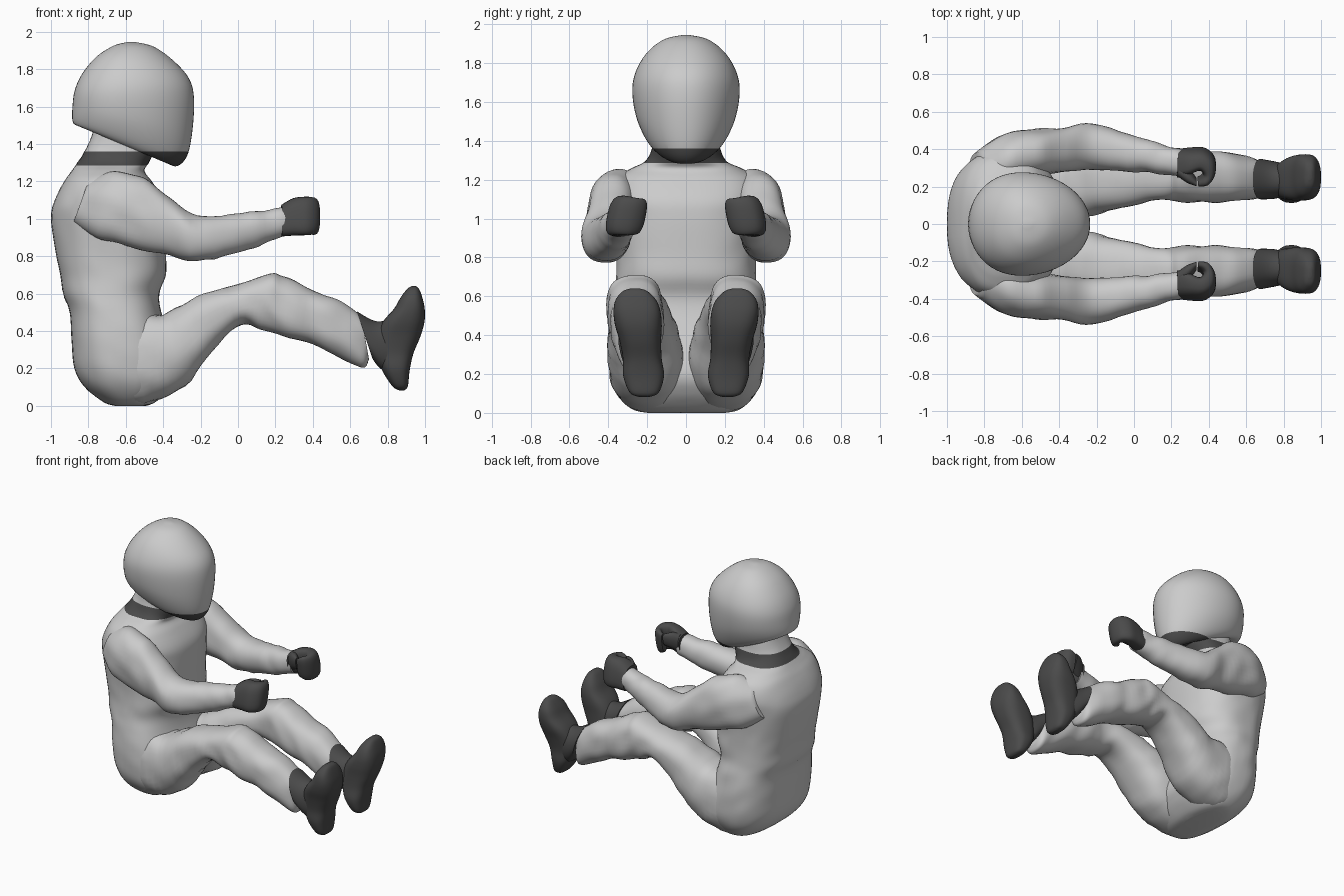
import bpy, bmesh, math
from mathutils import Vector, noise


def material(name, v):
    m = bpy.data.materials.new(name)
    m.diffuse_color = (v, v, v, 1)
    return m


LIGHT = material("light_grey", 0.6)
DARK = material("dark_grey", 0.07)


def smooth_path(st, sub):
    """Catmull-Rom interpolation of the cross-section stations."""
    out = []
    for i in range(len(st) - 1):
        p = [st[max(i - 1, 0)], st[i], st[i + 1], st[min(i + 2, len(st) - 1)]]
        for k in range(sub):
            t = k / sub
            out.append([0.5 * (2 * b + (c - a) * t + (2 * a - 5 * b + 4 * c - d) * t * t
                               + (3 * b - a - 3 * c + d) * t ** 3)
                        for a, b, c, d in zip(*p)])
    out.append(list(st[-1]))
    return out


def loft(name, mats, stations, power=2.2, egg=0.0, swap=False, shear=0.0,
         folds=0.0, mirror=False, band=None, sides=40, sub=5):
    """Skin rings; each station is (x1, z1, x2, z2, y centre, half width)."""
    bm = bmesh.new()
    rings = []
    for x1, z1, x2, z2, y, w in smooth_path(stations, sub):
        ring = []
        for k in range(sides):
            a = 2 * math.pi * k / sides
            c, s = math.cos(a), math.sin(a)
            u = math.copysign(abs(c) ** (2 / power), c)
            v = math.copysign(abs(s) ** (2 / power), s) * (1 - egg * u)
            px = (x1 + x2) / 2 + u * (x2 - x1) / 2
            pz = (z1 + z2) / 2 + u * (z2 - z1) / 2
            co = Vector((px, pz, y + w * v)) if swap else Vector((px, y + w * v, pz))
            co.y -= shear * (co.z - 1.0)
            if folds:  # soft cloth folds
                n = noise.noise(Vector((co.x * 9, co.y * 5, co.z * 9 + co.x * 6)))
                co += Vector((0, co.y - y, co.z - (z1 + z2) / 2)).normalized() * n * folds
            ring.append(bm.verts.new(co))
        rings.append(ring)
    for r, q in zip(rings, rings[1:]):
        for k in range(sides):
            j = (k + 1) % sides
            bm.faces.new((r[k], r[j], q[j], q[k]))
    bm.faces.new(rings[0])
    bm.faces.new(rings[-1])
    if band:  # dark strip between two heights
        for h in band:
            bmesh.ops.bisect_plane(bm, geom=bm.verts[:] + bm.edges[:] + bm.faces[:],
                                   plane_co=(0, 0, h), plane_no=(0, 0, 1))
        for f in bm.faces:
            if band[0] < f.calc_center_median().z < band[1]:
                f.material_index = 1
    bmesh.ops.recalc_face_normals(bm, faces=bm.faces[:])
    me = bpy.data.meshes.new(name)
    bm.to_mesh(me)
    bm.free()
    for m in mats:
        me.materials.append(m)
    ob = bpy.data.objects.new(name, me)
    bpy.context.collection.objects.link(ob)
    bpy.ops.object.select_all(action='DESELECT')
    bpy.context.view_layer.objects.active = ob
    ob.select_set(True)
    bpy.ops.object.shade_smooth_by_angle(angle=math.radians(50))
    if mirror:
        mod = ob.modifiers.new("mirror", 'MIRROR')
        mod.use_axis = (False, True, False)
    return ob


def level(z, x1, x2, w, y=0.0):
    return (x1, z, x2, z, y, w)


BAND = (1.285, 1.36)

# torso from seat to neck
loft("torso", [LIGHT, DARK], [
    level(0.0, -0.66, -0.50, 0.20), level(0.02, -0.72, -0.44, 0.28),
    level(0.10, -0.82, -0.36, 0.36), level(0.20, -0.875, -0.32, 0.395),
    level(0.35, -0.89, -0.36, 0.40), level(0.50, -0.90, -0.41, 0.385),
    level(0.60, -0.935, -0.42, 0.365), level(0.70, -0.95, -0.385, 0.36),
    level(0.82, -0.975, -0.385, 0.36), level(1.00, -1.0, -0.385, 0.375),
    level(1.10, -0.98, -0.40, 0.39), level(1.20, -0.93, -0.46, 0.365),
    level(1.255, -0.89, -0.50, 0.29), level(1.295, -0.862, -0.48, 0.21),
    level(1.36, -0.82, -0.45, 0.175), level(1.45, -0.78, -0.45, 0.165),
    level(1.52, -0.77, -0.46, 0.16)], power=2.5, folds=0.006, band=BAND, sides=56)

# helmet with a slanted lower rim
loft("helmet", [LIGHT, DARK], [
    (-0.80, 1.49, -0.40, 1.32, 0, 0.12), (-0.865, 1.50, -0.335, 1.28, 0, 0.17),
    (-0.885, 1.525, -0.275, 1.33, 0, 0.215), (-0.885, 1.60, -0.245, 1.46, 0, 0.258),
    (-0.872, 1.69, -0.235, 1.64, 0, 0.274), (-0.83, 1.78, -0.262, 1.75, 0, 0.252),
    (-0.755, 1.868, -0.345, 1.845, 0, 0.195), (-0.665, 1.925, -0.45, 1.92, 0, 0.11),
    (-0.59, 1.945, -0.55, 1.945, 0, 0.015)], power=2.1, egg=0.12, band=BAND, sides=56)

# sleeves
loft("arm", [LIGHT], [
    (-0.80, 1.20, -0.88, 0.98, 0.30, 0.08), (-0.66, 1.25, -0.76, 0.90, 0.35, 0.125),
    (-0.50, 1.21, -0.60, 0.86, 0.38, 0.125), (-0.36, 1.11, -0.40, 0.81, 0.395, 0.12),
    (-0.22, 1.02, -0.22, 0.775, 0.415, 0.12), (0.0, 1.03, 0.02, 0.82, 0.375, 0.095),
    (0.14, 1.045, 0.15, 0.87, 0.345, 0.08), (0.25, 1.07, 0.26, 0.915, 0.325, 0.072)],
    folds=0.012, mirror=True)

# gloved fists: curled palm and thumb
loft("glove", [DARK], [
    (0.235, 0.395, 0.23, 0.25, 0.99, 0.085), (0.30, 0.405, 0.29, 0.27, 1.01, 0.10),
    (0.375, 0.405, 0.345, 0.295, 1.015, 0.103), (0.43, 0.36, 0.365, 0.285, 1.015, 0.10),
    (0.436, 0.28, 0.37, 0.27, 1.01, 0.096), (0.40, 0.22, 0.355, 0.255, 1.01, 0.09),
    (0.345, 0.21, 0.34, 0.25, 1.01, 0.07)],
    power=2.8, swap=True, shear=0.2, mirror=True, sides=28)
loft("thumb", [DARK], [
    (0.24, 0.34, 0.24, 0.255, 1.01, 0.07), (0.29, 0.31, 0.285, 0.228, 1.03, 0.065),
    (0.335, 0.25, 0.335, 0.212, 1.04, 0.045)],
    swap=True, shear=0.2, mirror=True, sides=24)

# trouser legs from hip over the knee to the ankle
loft("leg", [LIGHT], [
    (-0.80, 0.48, -0.72, 0.06, 0.20, 0.15), (-0.55, 0.50, -0.50, 0.015, 0.205, 0.185),
    (-0.40, 0.49, -0.28, 0.11, 0.21, 0.192), (-0.22, 0.585, -0.14, 0.29, 0.23, 0.172),
    (-0.02, 0.64, 0.02, 0.435, 0.25, 0.15), (0.17, 0.705, 0.12, 0.41, 0.265, 0.14),
    (0.24, 0.69, 0.22, 0.375, 0.265, 0.14), (0.40, 0.615, 0.37, 0.335, 0.255, 0.14),
    (0.53, 0.565, 0.50, 0.28, 0.25, 0.13), (0.63, 0.505, 0.66, 0.205, 0.24, 0.105),
    (0.66, 0.47, 0.70, 0.25, 0.24, 0.09)], power=2.5, folds=0.012, mirror=True)

# boots: ankle shaft and upright foot
loft("boot_shaft", [DARK], [
    (0.635, 0.505, 0.72, 0.25, 0.24, 0.108), (0.74, 0.452, 0.76, 0.20, 0.235, 0.10),
    (0.85, 0.47, 0.83, 0.16, 0.235, 0.08)], mirror=True)
loft("boot_foot", [DARK], [
    level(0.083, 0.86, 0.89, 0.03, 0.215), level(0.105, 0.825, 0.908, 0.075, 0.215),
    level(0.19, 0.77, 0.918, 0.105, 0.218), level(0.28, 0.74, 0.938, 0.10, 0.225),
    level(0.37, 0.74, 0.975, 0.107, 0.235), level(0.45, 0.775, 0.997, 0.12, 0.245),
    level(0.52, 0.835, 0.998, 0.121, 0.252), level(0.58, 0.87, 0.985, 0.105, 0.258),
    level(0.625, 0.905, 0.968, 0.065, 0.262), level(0.64, 0.93, 0.95, 0.025, 0.262)],
    power=2.7, mirror=True)
